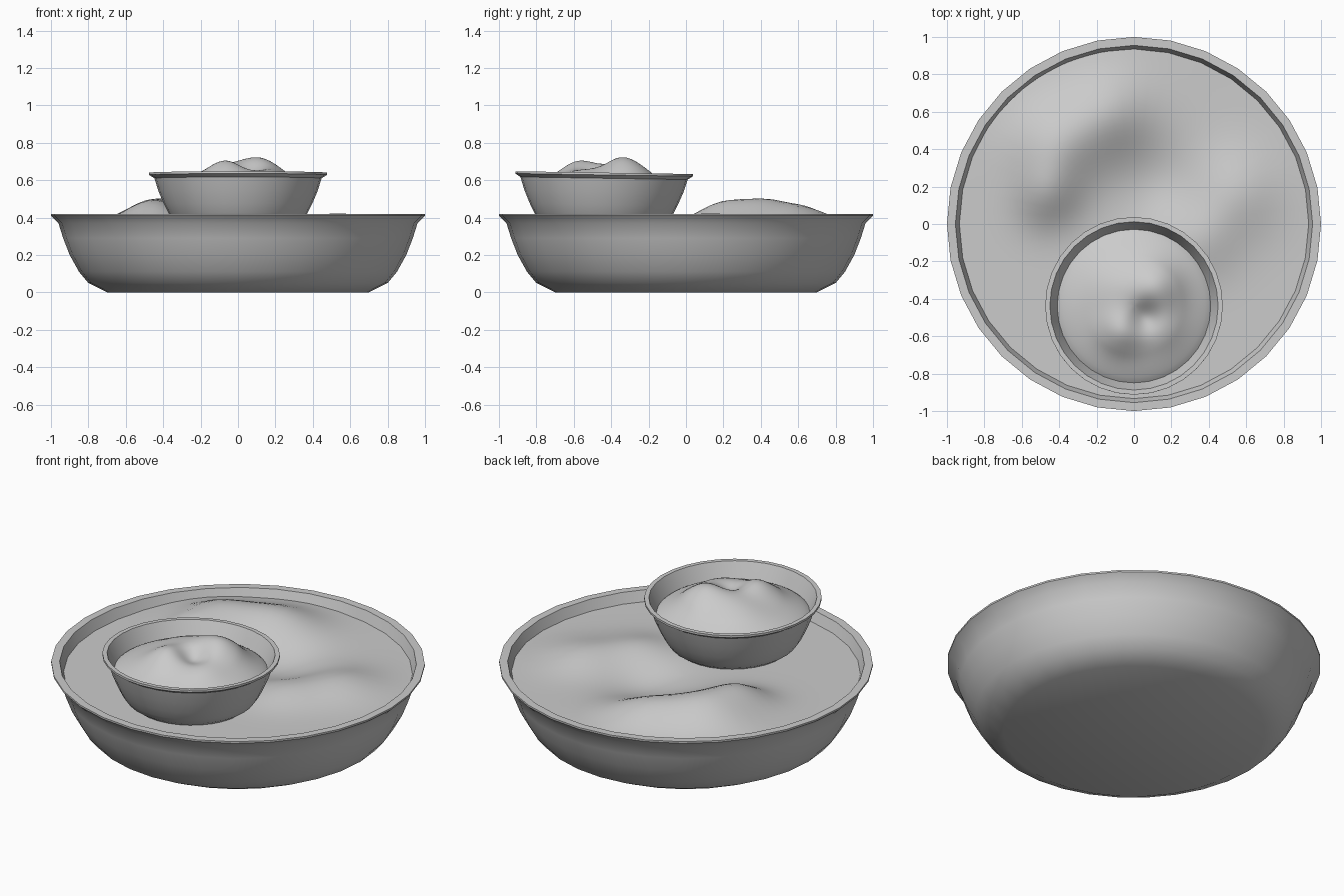
import bpy, bmesh, math
from mathutils import Vector

if "Cube" in bpy.data.objects:
    bpy.data.objects.remove(bpy.data.objects["Cube"])

SEGS = 32


def finish(name, bm, angle):
    bmesh.ops.recalc_face_normals(bm, faces=bm.faces)
    mesh = bpy.data.meshes.new(name)
    bm.to_mesh(mesh)
    bm.free()
    obj = bpy.data.objects.new(name, mesh)
    bpy.context.collection.objects.link(obj)
    bpy.ops.object.select_all(action='DESELECT')
    obj.select_set(True)
    bpy.context.view_layer.objects.active = obj
    bpy.ops.object.shade_smooth_by_angle(angle=math.radians(angle))
    return obj


def lathe(name, profile):
    """Spin an (r, z) profile that starts and ends on the axis."""
    bm = bmesh.new()
    verts = [bm.verts.new((r, 0, z)) for r, z in profile]
    edges = [bm.edges.new(p) for p in zip(verts, verts[1:])]
    bmesh.ops.spin(bm, geom=verts + edges, axis=(0, 0, 1), cent=(0, 0, 0),
                   steps=SEGS, angle=math.tau)
    bmesh.ops.remove_doubles(bm, verts=bm.verts, dist=1e-4)
    return finish(name, bm, 30)


def food(name, radius, rings, height):
    """Round sheet whose surface follows a height function."""
    bm = bmesh.new()
    centre = bm.verts.new((0, 0, height(0, 0)))
    prev = None
    n = SEGS * 2
    for i in range(1, rings + 1):
        r = radius * i / rings
        ring = []
        for k in range(n):
            a = math.tau * k / n
            x, y = r * math.cos(a), r * math.sin(a)
            ring.append(bm.verts.new((x, y, height(x, y))))
        for k in range(n):
            j = (k + 1) % n
            if prev:
                bm.faces.new((prev[k], ring[k], ring[j], prev[j]))
            else:
                bm.faces.new((centre, ring[k], ring[j]))
        prev = ring
    return finish(name, bm, 80)


def bumps(x, y, items):
    return sum(h * math.exp(-((x - cx) ** 2 + (y - cy) ** 2) / (s * s))
               for cx, cy, s, h in items)


# Large bowl
lathe("large_bowl", [
    (0, 0), (0.70, 0), (0.80, 0.05), (0.85, 0.11), (0.90, 0.20), (0.935, 0.29),
    (0.96, 0.37), (1.0, 0.41), (1.0, 0.42), (0.955, 0.42), (0.93, 0.35),
    (0.90, 0.27), (0.86, 0.19), (0.80, 0.11), (0.70, 0.05), (0, 0.05)])

# Food in the large bowl: a curved ridge, a low ridge and gentle mounds
BIG = [(-0.43, 0.42, 0.24, 0.125), (-0.14, 0.60, 0.22, 0.09),
       (-0.47, 0.16, 0.17, 0.08), (0.35, -0.08, 0.2, 0.05),
       (0.55, 0.17, 0.22, 0.06), (0.12, 0.22, 0.24, -0.05)]
food("large_bowl_food", 0.935, 28,
     lambda x, y: 0.36 + bumps(x, y, BIG))

# Small bowl resting on the food, tipped slightly back
TILT, SPOT = math.radians(-0.9), Vector((0, -0.442, 0.36))
small_bowl = lathe("small_bowl", [
    (0, 0), (0.31, 0), (0.345, 0.025), (0.37, 0.06), (0.395, 0.11),
    (0.425, 0.18), (0.447, 0.25), (0.475, 0.268), (0.475, 0.28), (0.45, 0.28),
    (0.415, 0.20), (0.39, 0.14), (0.36, 0.08), (0.31, 0.03), (0, 0.03)])

# Lumpy heap in the small bowl
HEAP = [(0.12, 0.11, 0.15, 0.085), (-0.07, -0.14, 0.12, 0.065),
        (-0.10, 0.10, 0.15, 0.03), (0.17, -0.13, 0.12, 0.025),
        (0.06, -0.06, 0.08, -0.045)]


def heap_height(x, y):
    d = max(0, 1 - (x * x + y * y) / 0.415 ** 2)
    return 0.185 + 0.10 * d ** 0.8 + bumps(x, y, HEAP) * min(1, d * 1.6)


heap = food("small_bowl_food", 0.415, 24, heap_height)
for obj in (small_bowl, heap):
    obj.location = SPOT
    obj.rotation_euler.x = TILT
